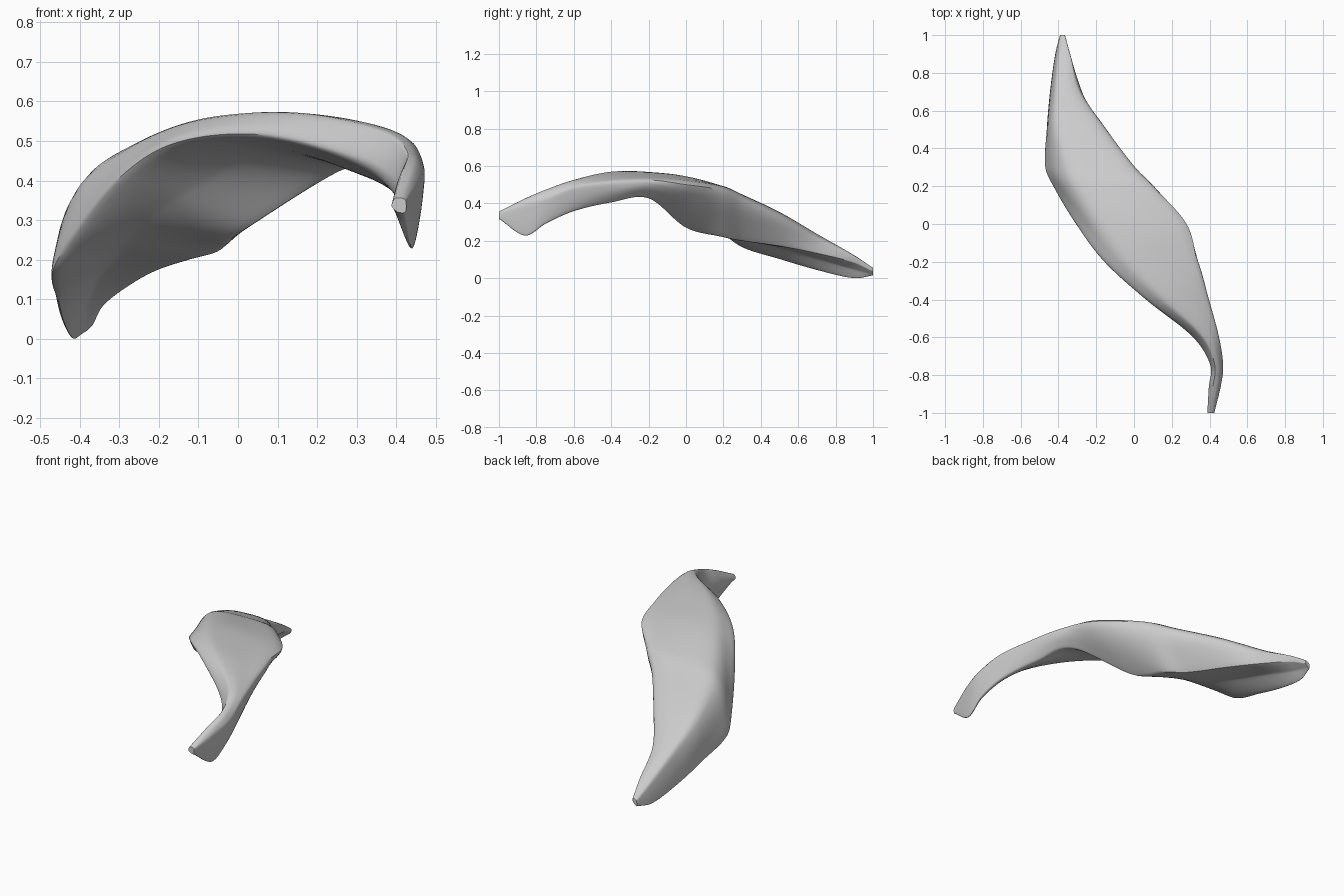
import bpy, bmesh, math
from mathutils import Vector

if "Cube" in bpy.data.objects:
    bpy.data.objects.remove(bpy.data.objects["Cube"])

# Stations along y: y, then (x, z) of left edge, shoulder, right edge, lower keel, underside
STATIONS = [
    (-1.00, .385, .35, .395, .37, .42, .365, .42, .335, .40, .335),
    (-.86, .393, .37, .415, .44, .455, .41, .44, .25, .42, .27),
    (-.75, .402, .41, .425, .487, .468, .44, .45, .31, .415, .34),
    (-.60, .31, .47, .365, .54, .445, .50, .42, .375, .35, .42),
    (-.40, .06, .53, .17, .584, .388, .53, .345, .42, .20, .475),
    (-.20, -.16, .51, -.01, .583, .33, .54, .262, .442, .05, .475),
    (.00, -.31, .415, -.155, .553, .275, .515, .005, .285, -.17, .36),
    (.20, -.43, .26, -.315, .482, .10, .485, -.055, .235, -.28, .255),
    (.30, -.472, .185, -.37, .435, .00, .442, -.125, .215, -.30, .225),
    (.50, -.463, .12, -.42, .345, -.155, .352, -.21, .187, -.35, .175),
    (.70, -.447, .06, -.42, .235, -.295, .24, -.28, .148, -.375, .12),
    (.90, -.42, .015, -.405, .12, -.345, .135, -.345, .097, -.39, .06),
    (1.00, -.395, .03, -.392, .06, -.37, .07, -.37, .05, -.385, .035),
]
SUB = 9     # points between two control points of a cross-section
LENGTH = 120


def hermite(p0, p1, m0, m1, t):
    a, b = t * t * (3 - 2 * t), t * (1 - t)
    return p0 * (1 - a) + p1 * a + m0 * (b * (1 - t)) - m1 * (b * t)


def station_at(y):
    """Smoothly interpolated control values at a given y."""
    ys = [s[0] for s in STATIONS]
    n = len(ys)
    i = max(k for k in range(n - 1) if ys[k] <= y)
    h = ys[i + 1] - ys[i]
    t = (y - ys[i]) / h

    def slope(k, c):
        a, b = max(k - 1, 0), min(k + 1, n - 1)
        return (STATIONS[b][c] - STATIONS[a][c]) / (ys[b] - ys[a])
    return [hermite(STATIONS[i][c], STATIONS[i + 1][c],
                    slope(i, c) * h, slope(i + 1, c) * h, t)
            for c in range(1, 11)]


def section(y):
    """Closed cross-section: round at the tendon, crisp keel at the broad end."""
    v = station_at(y)
    p = [Vector((v[2 * k], y, v[2 * k + 1])) for k in range(5)]
    centre = sum(p, Vector()) / 5
    crisp = min(max((y + .55) / .5, 0), 1)
    tension = [.42 - .12 * crisp, .42, .42, .42 - .34 * crisp, .42 - .2 * crisp]
    tan = [(p[(k + 1) % 5] - p[k - 1]) * tension[k] for k in range(5)]
    pts = []
    for k in range(5):
        for s in range(SUB):
            t = s / SUB
            q = hermite(p[k], p[(k + 1) % 5], tan[k], tan[(k + 1) % 5], t)
            if k < 3:   # faint fibre grooves on the outside
                u = k + t
                groove = math.sin(u * 11 + 3 * y) * math.sin(u * math.pi / 3)
                q += (q - centre) * .012 * groove
            pts.append(q)
    return pts


# Muscle-like curved sheet: loft of all cross-sections
bm = bmesh.new()
rings = [[bm.verts.new(q) for q in section(-1 + 2 * min(i / LENGTH, .99999))]
         for i in range(LENGTH + 1)]
for r0, r1 in zip(rings, rings[1:]):
    for j in range(len(r0)):
        k = (j + 1) % len(r0)
        bm.faces.new((r0[j], r0[k], r1[k], r1[j]))
bm.faces.new(rings[0])
bm.faces.new(rings[-1])
bmesh.ops.recalc_face_normals(bm, faces=bm.faces)

# Rest on the ground and centre
low = min(v.co.z for v in bm.verts)
mid = (min(v.co.x for v in bm.verts) + max(v.co.x for v in bm.verts)) / 2
bmesh.ops.translate(bm, verts=bm.verts, vec=(-mid, 0, -low))

mesh = bpy.data.meshes.new("curved_sheet")
bm.to_mesh(mesh)
bm.free()
obj = bpy.data.objects.new("curved_sheet", mesh)
bpy.context.collection.objects.link(obj)
bpy.context.view_layer.objects.active = obj
obj.select_set(True)
bpy.ops.object.shade_smooth_by_angle(angle=math.radians(40))
